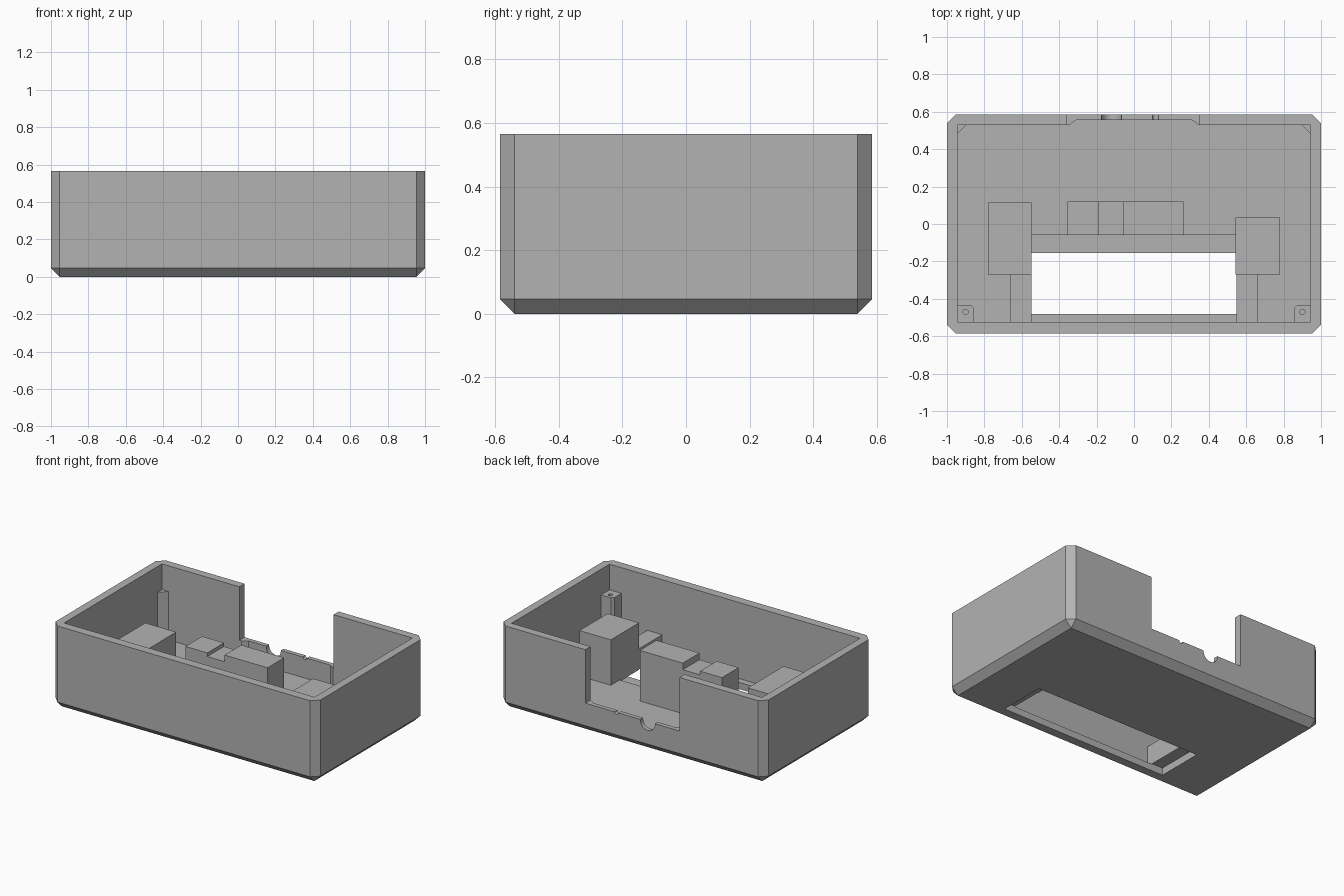
import bpy, bmesh
from mathutils import Matrix

cube = bpy.data.objects.get("Cube")
if cube:
    bpy.data.objects.remove(cube, do_unlink=True)

# Single grey plastic
grey = bpy.data.materials.new("grey plastic")
grey.use_nodes = True
colour = (0.45, 0.45, 0.45, 1)
grey.diffuse_color = colour
grey.node_tree.nodes["Principled BSDF"].inputs["Base Color"].default_value = colour


def make_object(name, bm):
    bmesh.ops.recalc_face_normals(bm, faces=bm.faces)
    mesh = bpy.data.meshes.new(name)
    bm.to_mesh(mesh)
    bm.free()
    mesh.materials.append(grey)
    obj = bpy.data.objects.new(name, mesh)
    bpy.context.collection.objects.link(obj)
    return obj


def prism(name, outline, z0, z1):
    """Extrude an xy outline between two heights."""
    bm = bmesh.new()
    face = bm.faces.new([bm.verts.new((x, y, z0)) for x, y in outline])
    top = bmesh.ops.extrude_face_region(bm, geom=[face])["geom"]
    verts = [v for v in top if isinstance(v, bmesh.types.BMVert)]
    bmesh.ops.translate(bm, verts=verts, vec=(0, 0, z1 - z0))
    return make_object(name, bm)


def box(name, x0, x1, y0, y1, z0, z1):
    return prism(name, [(x0, y0), (x1, y0), (x1, y1), (x0, y1)], z0, z1)


def cylinder(name, radius, depth, location, axis="Z"):
    bm = bmesh.new()
    turn = Matrix.Rotation(1.5707963, 4, "X") if axis == "Y" else Matrix()
    bmesh.ops.create_cone(bm, cap_ends=True, segments=24, radius1=radius,
                          radius2=radius, depth=depth,
                          matrix=Matrix.Translation(location) @ turn)
    return make_object(name, bm)


def cut(obj, *cutters):
    """Subtract the cutters, bake the result and drop them."""
    for cutter in cutters:
        cutter.hide_render = True
        mod = obj.modifiers.new("cut", "BOOLEAN")
        mod.operation = "DIFFERENCE"
        mod.solver = "EXACT"
        mod.object = cutter
    bpy.context.view_layer.update()
    graph = bpy.context.evaluated_depsgraph_get()
    baked = bpy.data.meshes.new_from_object(obj.evaluated_get(graph))
    obj.modifiers.clear()
    obj.data = baked
    for cutter in cutters:
        bpy.data.objects.remove(cutter, do_unlink=True)


W, D, H = 1.0, 0.585, 0.565         # half width, half depth, height
IN_X, FRONT, BACK = 0.945, -0.525, 0.53
FLOOR, PLATE = 0.06, 0.05

# Case body with chamfered upright and bottom edges
case = box("case", -W, W, -D, D, 0, H)
bm = bmesh.new()
bm.from_mesh(case.data)
edges = [e for e in bm.edges if min(v.co.z for v in e.verts) < 0.01]
bmesh.ops.bevel(bm, geom=edges, offset=0.046, segments=1, affect="EDGES")
bm.to_mesh(case.data)
bm.free()

# Cavity, recess in the back wall, display pocket and window, rear notch
recess = [(-0.345, 0.5), (0.345, 0.5), (0.345, BACK), (0.31, 0.555),
          (-0.31, 0.555), (-0.345, BACK)]
cut(case,
    box("cavity", -IN_X, IN_X, FRONT, BACK, FLOOR, 1),
    prism("recess", recess, FLOOR, 1),
    box("pocket", -0.55, 0.55, FRONT, -0.06, PLATE - 0.004, 0.3),
    box("window", -0.63, 0.63, -0.48, -0.155, -0.1, PLATE),
    box("notch", -0.36, 0.35, 0.5, 0.7, 0.2, 1),
    cylinder("cable_hole", 0.055, 0.3, (-0.12, 0.57, 0.195), "Y"),
    cylinder("small_hole", 0.015, 0.3, (0.115, 0.57, 0.2), "Y"))

# Stepped blocks either side of the window
box("right_block", -0.78, -0.547, -0.27, 0.115, PLATE, 0.365)
box("left_block", 0.543, 0.78, -0.27, 0.035, PLATE, 0.37)
for side, s in (("right", -1), ("left", 1)):
    xs = sorted((s * 0.547, s * 0.66))
    box(side + "_window_rail", *xs, FRONT, -0.27, PLATE, 0.19)

# Centre block in three steps
for name, x0, x1, top in (("centre_block_right", -0.355, -0.19, 0.385),
                          ("centre_block_middle", -0.19, -0.06, 0.36),
                          ("centre_block_left", -0.06, 0.265, 0.405)):
    box(name, x0, x1, -0.06, 0.12, PLATE, top)

# Corner posts: square with screw holes in front, triangular at the back
POST = 0.39
for side, s in (("right", -1), ("left", 1)):
    outline = [(s * IN_X, FRONT), (s * 0.855, FRONT), (s * 0.855, -0.45),
               (s * 0.87, -0.435), (s * IN_X, -0.435)]
    post = prism(side + "_front_post", outline, PLATE, POST)
    cut(post, cylinder("screw_hole", 0.014, 0.2, (s * 0.9, -0.47, POST)))
    prism(side + "_back_post",
          [(s * IN_X, BACK), (s * 0.895, BACK), (s * IN_X, 0.48)], PLATE, POST)
